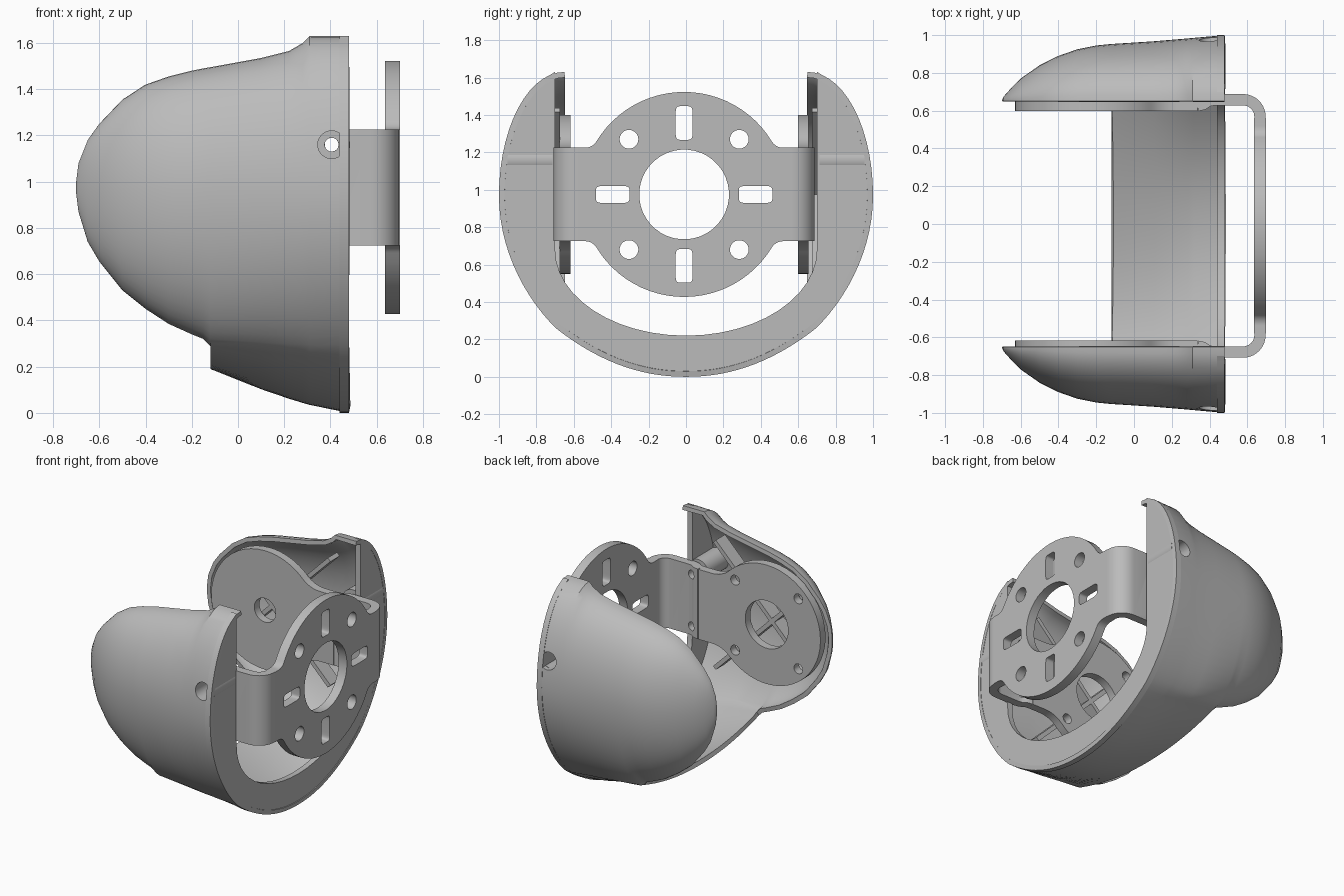
import bpy, bmesh, math
from mathutils import Vector

if "Cube" in bpy.data.objects:
    bpy.data.objects.remove(bpy.data.objects["Cube"])

grey = bpy.data.materials.new("plain grey")
grey.use_nodes = True
grey.diffuse_color = (0.5, 0.5, 0.5, 1)
grey.node_tree.nodes["Principled BSDF"].inputs["Base Color"].default_value = (0.5, 0.5, 0.5, 1)

MID = 0.97       # height of the widest line of the housing
INNER = 0.65     # inner edge of the side pods
TROUGH_X = -0.12  # back edge of the floor that joins the pods


def make(name, bm):
    mesh = bpy.data.meshes.new(name)
    bm.to_mesh(mesh)
    bm.free()
    mesh.materials.append(grey)
    ob = bpy.data.objects.new(name, mesh)
    bpy.context.collection.objects.link(ob)
    return ob


def activate(ob):
    bpy.ops.object.select_all(action="DESELECT")
    ob.select_set(True)
    bpy.context.view_layer.objects.active = ob


def smooth(ob, degrees=35):
    activate(ob)
    bpy.ops.object.shade_smooth_by_angle(angle=math.radians(degrees))


def prism(name, pts, axis, lo, hi):
    """Extrude a flat outline along one axis."""
    place = {"x": lambda a, b, h: (h, a, b),
             "y": lambda a, b, h: (a, h, b),
             "z": lambda a, b, h: (a, b, h)}[axis]
    bm = bmesh.new()
    face = bm.faces.new([bm.verts.new(place(a, b, lo)) for a, b in pts])
    ext = bmesh.ops.extrude_face_region(bm, geom=[face])
    verts = [v for v in ext["geom"] if isinstance(v, bmesh.types.BMVert)]
    bmesh.ops.translate(bm, verts=verts, vec=place(0, 0, hi - lo))
    bmesh.ops.recalc_face_normals(bm, faces=bm.faces)
    return make(name, bm)


def oval(cx, cy, a, b=None, power=2, n=32):
    """Circle, ellipse or rounded rectangle."""
    b = b or a
    out = []
    for i in range(n):
        t = 2 * math.pi * (i + 0.5) / n
        c, s = math.cos(t), math.sin(t)
        out.append((cx + a * math.copysign(abs(c) ** (2 / power), c),
                    cy + b * math.copysign(abs(s) ** (2 / power), s)))
    return out


def cut(ob, axis, lo, hi, outlines):
    for pts in outlines:
        cutter = prism("cutter", pts, axis, lo, hi)
        cutter.hide_render = True
        activate(ob)
        mod = ob.modifiers.new("hole", "BOOLEAN")
        mod.operation, mod.solver, mod.object = "DIFFERENCE", "EXACT", cutter
        bpy.ops.object.modifier_apply(modifier=mod.name)
        bpy.data.objects.remove(cutter)


# Housing stations: x, pod bottom, pod top, half width
stations = [
    (-0.70, 0.95, 1.00, 0.655), (-0.69, 0.87, 1.08, 0.675), (-0.65, 0.74, 1.18, 0.72),
    (-0.60, 0.655, 1.25, 0.77), (-0.50, 0.53, 1.355, 0.84), (-0.40, 0.45, 1.42, 0.89),
    (-0.30, 0.385, 1.455, 0.925), (-0.20, 0.34, 1.48, 0.945), (-0.15, 0.32, 1.49, 0.95),
    (TROUGH_X, 0.29, 1.495, 0.953), (0.10, 0.265, 1.535, 0.967), (0.22, 0.25, 1.565, 0.977),
    (0.28, 0.245, 1.60, 0.982), (0.31, 0.24, 1.63, 0.985), (0.48, 0.225, 1.63, 1.0)]
N = 14


def section(x, low, high, wide):
    """Cross-section from the top of the left wall round to the other top."""
    k = max(0, min(1, (x + 0.6) / 1.08))
    p_low = 2 - 0.84 * k
    half = []
    for i in range(2 * N + 1):
        t = math.pi / 2 * (1 - i / N)
        u = math.cos(t)
        p = 2 if t > 0 else p_low
        h = math.sqrt(max(0, 1 - u ** p))
        half.append((INNER + (wide - INNER) * u, MID + (high - MID) * h if t > 0
                     else MID - (MID - low) * h))
    floor = 0.19 * ((0.48 - x) / 0.6) ** 1.35
    for i in range(1, N + 1):
        s = 1 - i / N
        half.append((INNER * s, floor + (low - floor) * s ** 2.1))
    return half + [(-y, z) for y, z in reversed(half[:-1])]


bm = bmesh.new()
rows = [[bm.verts.new((s[0], y, z)) for y, z in section(*s)] for s in stations]
for r in range(len(rows) - 1):
    for j in range(len(rows[0]) - 1):
        in_floor = 2 * N <= j < 4 * N
        if in_floor and stations[r][0] < TROUGH_X:
            continue
        bm.faces.new((rows[r][j], rows[r + 1][j], rows[r + 1][j + 1], rows[r][j + 1]))
# close the blunt tip of each pod
for first in (0, 4 * N):
    bm.faces.new(rows[0][first:first + 2 * N + 1])
bmesh.ops.delete(bm, geom=[v for v in bm.verts if not v.link_faces], context="VERTS")
housing = make("housing_shell", bm)
activate(housing)
wall = housing.modifiers.new("wall", "SOLIDIFY")
wall.thickness, wall.offset = 0.03, -1
bpy.ops.object.modifier_apply(modifier=wall.name)
SCREW = (0.405, 1.16)
for lo, hi in ((-1.1, -0.8), (0.8, 1.1)):
    cut(housing, "y", lo, hi, [oval(*SCREW, 0.06)])
smooth(housing)

# Broad flat rim closing the open end of the housing
outer = [p for p in section(*stations[-1]) if abs(p[0]) > 0.7 or p[1] < 0.6]
inner = [(-0.7, 1.63)]
for i in range(25):
    t = math.pi * i / 24
    inner.append((-0.7 * math.cos(t), 0.68 - 0.46 * math.sin(t)))
inner.append((0.7, 1.63))
smooth(prism("housing_rim", outer + inner, "x", 0.44, 0.48), 25)

# Screw bosses and crossed stiffening ribs inside each pod
CX, CZ = -0.205, 0.975
for side, word in ((1, "back"), (-1, "front")):
    lo, hi = sorted((side * 0.715, side * 0.955))
    boss = prism(word + "_screw_boss", oval(*SCREW, 0.08), "y", lo, hi)
    cut(boss, "y", -1.1, 1.1, [oval(*SCREW, 0.03)])
    wide_lo, wide_hi = sorted((side * 0.80, side * 1.1))
    cut(boss, "y", wide_lo, wide_hi, [oval(*SCREW, 0.06)])
    smooth(boss)
    lo, hi = sorted((side * 0.675, side * 0.78))
    for tilt in (1, -1):
        d = Vector((1, tilt)).normalized()
        n = Vector((-d.y, d.x)) * 0.015
        a, b = Vector((CX, CZ)) - d * 0.38, Vector((CX, CZ)) + d * 0.64
        prism(word + "_rib", [a + n, b + n, b - n, a - n], "y", lo, hi)


# Bracket outlines: a disc that blends into straight tabs
def quadrant(radius, half, fillet, length):
    cx = math.sqrt((radius + fillet) ** 2 - (half + fillet) ** 2)
    end = math.atan2(half + fillet, cx)
    pts = [(radius * math.cos(t), radius * math.sin(t))
           for t in (math.pi / 2 + (end - math.pi / 2) * i / 12 for i in range(13))]
    for i in range(1, 9):
        t = end + math.pi + (math.pi / 2 - end) * i / 8
        pts.append((cx + fillet * math.cos(t), half + fillet + fillet * math.sin(t)))
    return pts + [(length, half)]


OFF = -0.01
HALF = 0.25
q = quadrant(0.548, HALF, 0.07, 0.57)
right = q + [(a, -b) for a, b in reversed(q)]
left = [(-a, -b) for a, b in right]
plate = prism("bracket_face_plate", [(a + OFF, b + CZ) for a, b in right[:-1] + left[:-1]],
              "x", 0.635, 0.70)
holes = [oval(OFF, CZ, 0.24, n=40)]
for s in (1, -1):
    holes.append(oval(OFF + s * 0.382, CZ, 0.09, 0.046, 6))
    holes.append(oval(OFF, CZ + s * 0.382, 0.046, 0.09, 6))
    holes += [oval(OFF + s * 0.295, CZ + t * 0.295, 0.05) for t in (1, -1)]
cut(plate, "x", 0.5, 0.8, holes)
smooth(plate)

q = quadrant(0.425, HALF, 0.2, 0.54)
arm = q + [(a, -b) for a, b in reversed(q)]
arm += [(-0.425 * math.sin(t), -0.425 * math.cos(t))
        for t in (math.pi * i / 24 for i in range(1, 24))]
bolts = [oval(CX + s * 0.25, CZ + t * 0.25, 0.035, n=20) for s in (1, -1) for t in (1, -1)]
tab_holes = [oval(SCREW[0], CZ + s * 0.185, 0.03, n=20) for s in (1, -1)]

# Centre line of the stepped tab and rounded corner
path = [(0.335, 0.637), (0.365, 0.643), (0.395, 0.662), (0.43, 0.668), (0.577, 0.668)]
path += [(0.577 + 0.09 * math.sin(t), 0.578 + 0.09 * math.cos(t))
         for t in (math.pi / 2 * i / 10 for i in range(1, 11))]
path = [Vector(p) for p in path + [(0.667, 0.56)]]
edge_a, edge_b = [], []
for i, p in enumerate(path):
    d = (path[min(i + 1, len(path) - 1)] - path[max(i - 1, 0)]).normalized()
    n = Vector((-d.y, d.x)) * 0.03
    edge_a.append(p + n)
    edge_b.append(p - n)
strip = edge_a + edge_b[::-1]

for side, word in ((1, "back"), (-1, "front")):
    lo, hi = sorted((side * 0.608 + OFF, side * 0.666 + OFF))
    disc = prism(word + "_bracket_arm", [(a + CX, b + CZ) for a, b in arm], "y", lo, hi)
    centre = oval(CX, CZ, 0.085 if side > 0 else 0.17)
    cut(disc, "y", lo - 0.1, hi + 0.1, [centre] + (bolts if side < 0 else []))
    smooth(disc)
    bend = prism(word + "_bracket_bend", [(p.x, side * p.y + OFF) for p in strip],
                 "z", CZ - HALF, CZ + HALF)
    cut(bend, "y", lo - 0.15, hi + 0.15, tab_holes)
    smooth(bend)
